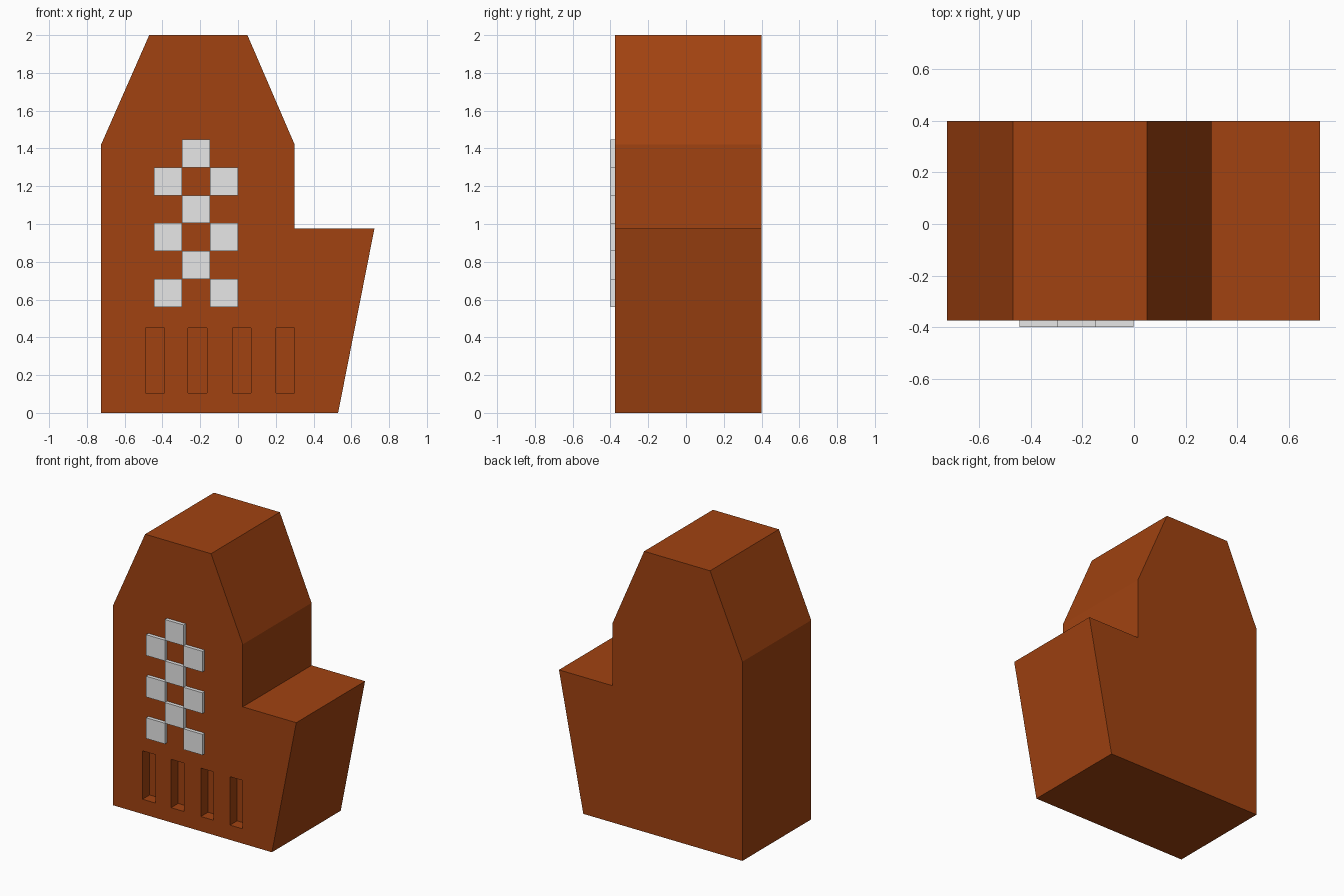
import bpy, bmesh
from mathutils import Matrix, Vector

cube = bpy.data.objects.get("Cube")
if cube:
    bpy.data.objects.remove(cube, do_unlink=True)

FRONT, BACK = -0.375, 0.4


def make_material(name, rgb):
    mat = bpy.data.materials.new(name)
    mat.use_nodes = True
    mat.diffuse_color = (*rgb, 1)
    mat.node_tree.nodes["Principled BSDF"].inputs["Base Color"].default_value = (*rgb, 1)
    return mat


def make_object(name, bm, mat):
    bmesh.ops.recalc_face_normals(bm, faces=bm.faces)
    mesh = bpy.data.meshes.new(name)
    bm.to_mesh(mesh)
    bm.free()
    mesh.materials.append(mat)
    obj = bpy.data.objects.new(name, mesh)
    bpy.context.collection.objects.link(obj)
    return obj


def add_box(bm, low, high):
    low, high = Vector(low), Vector(high)
    matrix = Matrix.Translation((low + high) / 2) @ Matrix.Diagonal((*(high - low), 1))
    bmesh.ops.create_cube(bm, size=1, matrix=matrix)


brown = make_material("rust brown", (0.355, 0.055, 0.0055))
grey = make_material("light grey", (0.8, 0.8, 0.8))

# Body: front outline extruded to the back
outline = [(-0.725, 0), (0.53, 0), (0.722, 0.975), (0.3, 0.975),
           (0.3, 1.42), (0.05, 2), (-0.47, 2), (-0.725, 1.42)]
bm = bmesh.new()
face = bm.faces.new([bm.verts.new((x, FRONT, z)) for x, z in outline])
extruded = bmesh.ops.extrude_face_region(bm, geom=[face], use_keep_orig=True)
bmesh.ops.translate(bm, vec=(0, BACK - FRONT, 0),
                    verts=[v for v in extruded["geom"] if isinstance(v, bmesh.types.BMVert)])
body = make_object("body", bm, brown)

# Four slots recessed into the lower front
bm = bmesh.new()
for x in (-0.44, -0.215, 0.02, 0.25):
    add_box(bm, (x - 0.05, FRONT - 0.1, 0.105), (x + 0.05, FRONT + 0.08, 0.45))
cutter = make_object("slot_cutter", bm, brown)
cutter.hide_render = True
cut = body.modifiers.new("slots", "BOOLEAN")
cut.operation = "DIFFERENCE"
cut.solver = "EXACT"
cut.object = cutter
bpy.context.view_layer.objects.active = body
bpy.ops.object.modifier_apply(modifier=cut.name)
bpy.data.objects.remove(cutter, do_unlink=True)

# Raised checkerboard tiles on the front
size = 0.148
bm = bmesh.new()
for row in range(6):
    for col in ((1,) if row % 2 else (0, 2)):
        x, z = -0.445 + col * size, 0.56 + row * size
        add_box(bm, (x, -BACK, z), (x + size, FRONT, z + size))
make_object("front_tiles", bm, grey)
